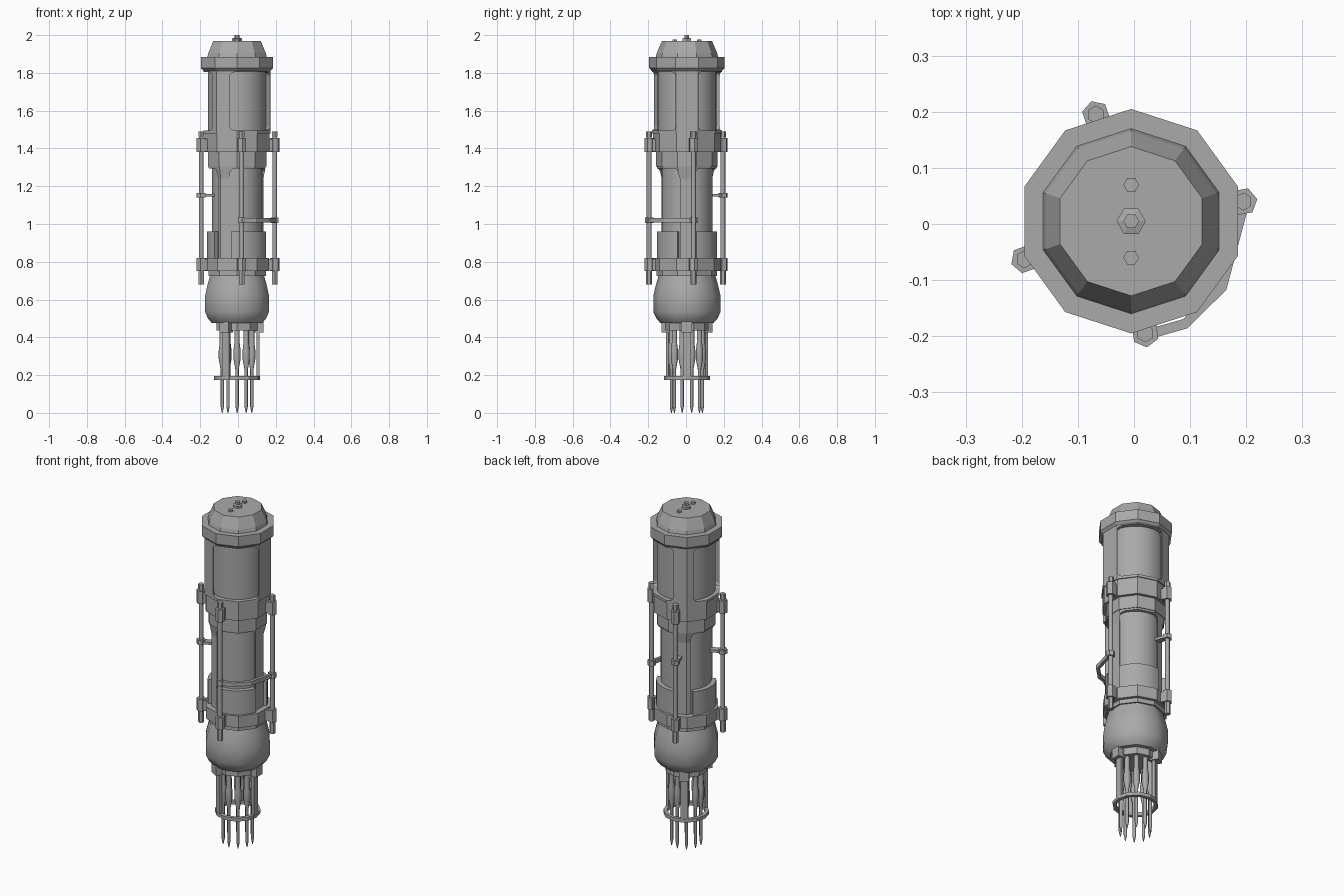
import bpy, bmesh, math
from mathutils import Vector, Matrix

if "Cube" in bpy.data.objects:
    bpy.data.objects.remove(bpy.data.objects["Cube"])

AXIS = Vector((-0.005, 0.005, 0))
grey = bpy.data.materials.new("plain grey metal")
grey.use_nodes = True
GREY = (0.4, 0.4, 0.4, 1)
grey.diffuse_color = GREY
grey.node_tree.nodes["Principled BSDF"].inputs["Base Color"].default_value = GREY


def finish(name, bm, smooth=None):
    bmesh.ops.remove_doubles(bm, verts=bm.verts, dist=1e-5)
    bmesh.ops.recalc_face_normals(bm, faces=bm.faces)
    mesh = bpy.data.meshes.new(name)
    bm.to_mesh(mesh)
    bm.free()
    mesh.materials.append(grey)
    obj = bpy.data.objects.new(name, mesh)
    bpy.context.collection.objects.link(obj)
    if smooth:
        bpy.ops.object.select_all(action='DESELECT')
        obj.select_set(True)
        bpy.context.view_layer.objects.active = obj
        bpy.ops.object.shade_smooth_by_angle(angle=math.radians(smooth))
    return obj


def lathe(name, profile, sides=10, at=AXIS, start=90, sweep=360, smooth=None):
    """Turn a closed (radius, height) outline round a vertical line."""
    bm = bmesh.new()
    full = sweep == 360
    rings = []
    for i in range(sides + (not full)):
        a = math.radians(start + sweep * i / sides)
        rings.append([bm.verts.new((at[0] + r * math.cos(a), at[1] + r * math.sin(a), z))
                      for r, z in profile])
    n = len(profile)
    pairs = list(zip(rings, rings[1:])) + ([(rings[-1], rings[0])] if full else [])
    for a, b in pairs:
        for j in range(n):
            k = (j + 1) % n
            if profile[j][0] or profile[k][0]:
                bm.faces.new((a[j], a[k], b[k], b[j]))
    if not full:
        bm.faces.new(rings[0])
        bm.faces.new(rings[-1])
    bmesh.ops.dissolve_degenerate(bm, dist=1e-6, edges=bm.edges)
    return finish(name, bm, smooth)


def solid(name, outline, **kw):
    return lathe(name, [(0, outline[0][1])] + outline + [(0, outline[-1][1])], **kw)


def tube(name, r, z0, z1, **kw):
    return solid(name, [(r, z0), (r, z1)], **kw)


def box(name, angle, r0, r1, width, z0, z1, origin=AXIS, bevel=0):
    """Box lying along a radial direction."""
    bm = bmesh.new()
    bmesh.ops.create_cube(bm, size=1)
    bmesh.ops.scale(bm, verts=bm.verts, vec=(r1 - r0, width, z1 - z0))
    if bevel:
        edges = [e for e in bm.edges if abs((e.verts[0].co - e.verts[1].co).x) > 1e-4]
        bmesh.ops.bevel(bm, geom=edges, offset=bevel, segments=2, profile=0.5, affect='EDGES')
    bmesh.ops.translate(bm, verts=bm.verts, vec=((r0 + r1) / 2, 0, (z0 + z1) / 2))
    bm.transform(Matrix.Translation(origin) @ Matrix.Rotation(math.radians(angle), 4, 'Z'))
    return finish(name, bm)


def window_frame(name, profile, width, z0, z1):
    """Hollow sleeve with three rounded windows."""
    frame = lathe(name, profile)
    for i in range(3):
        cutter = box(name + "_cutter", 60 + 120 * i, 0.09, 0.3, width, z0, z1, bevel=0.02)
        cutter.hide_render = True
        cutter.hide_viewport = True
        cutter.display_type = 'WIRE'
        mod = frame.modifiers.new("window", 'BOOLEAN')
        mod.operation = 'DIFFERENCE'
        mod.solver = 'EXACT'
        mod.object = cutter
    return frame


# Top cap, flange and bolts
solid("top_cap", [(0.165, 1.885), (0.16, 1.905), (0.133, 1.968)])
solid("top_flange", [(0.185, 1.81), (0.2, 1.825), (0.2, 1.885)])
solid("centre_bolt", [(0.026, 1.965), (0.026, 1.982), (0.014, 1.985), (0.014, 2.0)], sides=6, start=0)
for side in (-1, 1):
    tube("small_bolt", 0.014, 1.965, 1.978, sides=6, start=0, at=AXIS + Vector((0, 0.065 * side, 0)))

# Upper body with windows
tube("upper_core", 0.156, 1.38, 1.82, sides=30, smooth=30)
window_frame("upper_frame", [(0.14, 1.48), (0.186, 1.48), (0.186, 1.82), (0.14, 1.82)], 0.24, 1.495, 1.805)
tube("upper_band", 0.18, 1.38, 1.49)
tube("upper_collar", 0.163, 1.305, 1.385)

# Lower body with windows and curved plates
tube("lower_core", 0.134, 0.75, 1.31, sides=30, smooth=30)
window_frame("lower_frame", [(0.12, 0.8), (0.147, 0.8), (0.147, 1.24), (0.16, 1.31), (0.12, 1.31)],
             0.205, 0.78, 1.295)
for i in range(3):
    lathe("lower_plate", [(0.12, 0.82), (0.16, 0.82), (0.16, 0.96), (0.12, 0.96)],
          sides=10, start=18 + 120 * i, sweep=84, smooth=30)
tube("lower_band", 0.178, 0.75, 0.82)
tube("neck", 0.16, 0.725, 0.755)

# Bulb
solid("bulb", [(0.14, 0.475), (0.162, 0.5), (0.178, 0.535), (0.178, 0.62),
               (0.164, 0.68), (0.15, 0.728)], smooth=40)

# Side struts with clamps
struts = [Vector((0.195, 0.04, 0)), Vector((0.02, -0.195, 0)),
          Vector((-0.195, -0.063, 0)), Vector((-0.068, 0.195, 0))]
for n, p in enumerate(struts):
    d = p - AXIS
    angle = math.degrees(math.atan2(d.y, d.x))
    tube("strut_rod", 0.013, 0.7, 1.47, sides=6, at=p, smooth=65)
    for z0, z1 in ((0.68, 0.75), (1.46, 1.49)):
        tube("strut_end", 0.016, z0, z1, sides=6, at=p)
    clamps = [(0.75, 0.82), (1.38, 1.455)] + ([(1.14, 1.165)] if n > 1 else [])
    for z0, z1 in clamps:
        tube("strut_clamp", 0.025, z0, z1, sides=6, start=angle, at=p)
        box("clamp_lug", angle, 0.12, d.length, 0.035, z0 + 0.005, z1 - 0.005)

# Bowed strap joining two struts
ring = [struts[1], Vector((0.09, -0.175, 0)), Vector((0.155, -0.11, 0)), struts[0]]
bm = bmesh.new()
rows = []
for p in ring:
    u = (p - AXIS).normalized()
    rows.append([bm.verts.new(p + u * k + Vector((0, 0, z)))
                 for k, z in ((-0.006, 1.008), (0.012, 1.008), (0.012, 1.032), (-0.006, 1.032))])
for a, b in zip(rows, rows[1:]):
    for j in range(4):
        bm.faces.new((a[j], a[(j + 1) % 4], b[(j + 1) % 4], b[j]))
bm.faces.new(rows[0])
bm.faces.new(rows[-1])
finish("bowed_strap", bm)
for p in struts[:2]:
    tube("strap_clamp", 0.022, 1.005, 1.035, sides=6, at=p)

# Cage below the bulb
tube("cage_collar", 0.115, 0.435, 0.48)
lathe("cage_ring", [(0.102, 0.175), (0.122, 0.175), (0.122, 0.195), (0.102, 0.195)], sides=12)
for i in range(3):
    box("cage_hook", 120 * i, 0.09, 0.14, 0.055, 0.425, 0.485)
    box("cage_post", 120 * i, 0.102, 0.118, 0.04, 0.18, 0.45)

# Tapered probes
for i in range(10):
    a = math.radians(90 + 36 * i)
    p = AXIS + Vector((math.cos(a), math.sin(a), 0)) * 0.082
    solid("probe", [(0.002, 0), (0.009, 0.035), (0.009, 0.23), (0.019, 0.285),
                    (0.019, 0.33), (0.014, 0.37), (0.014, 0.44)], sides=8, at=p, smooth=50)
